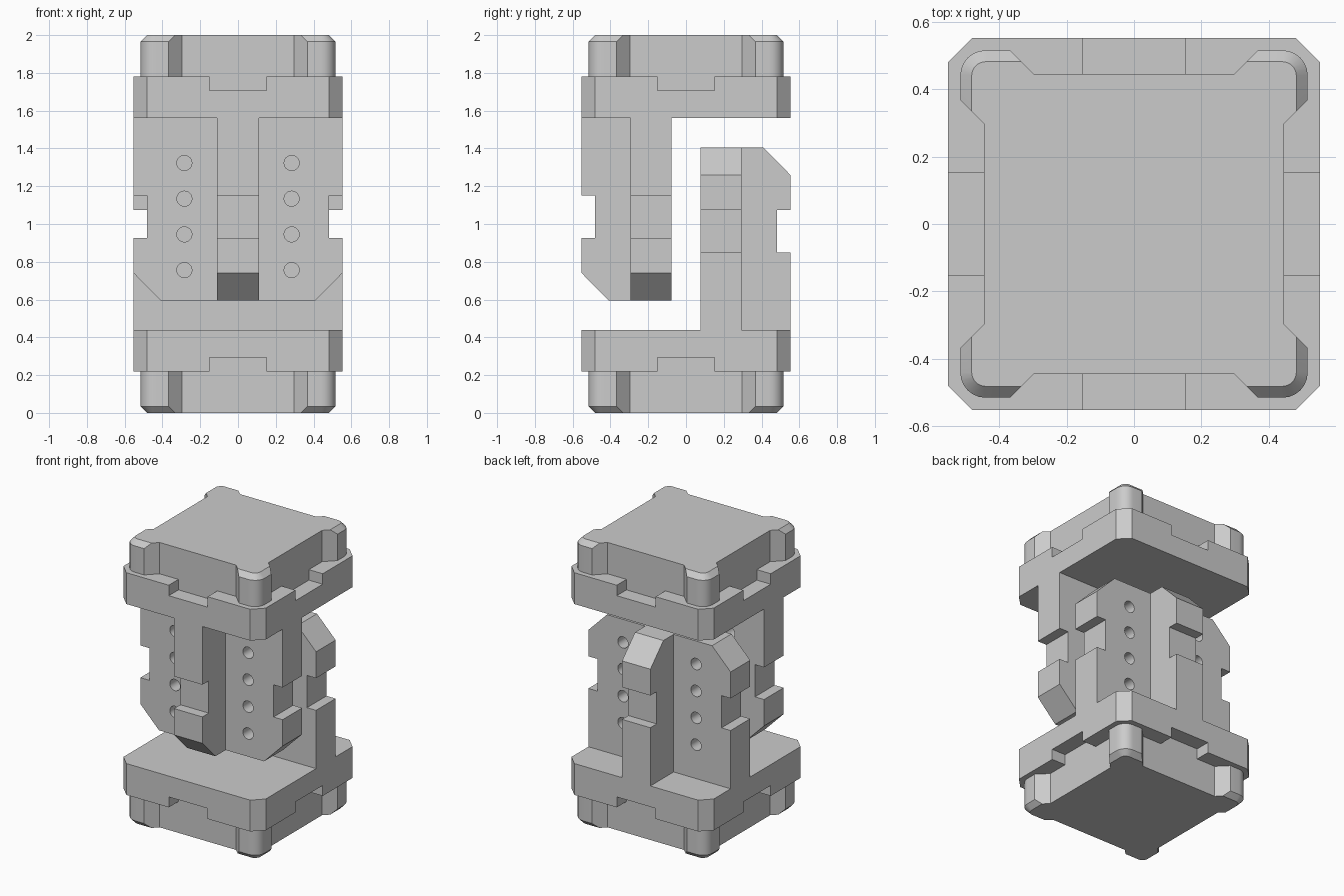
import bpy, bmesh, math
from mathutils import Matrix, Vector

cube = bpy.data.objects.get("Cube")
if cube:
    bpy.data.objects.remove(cube, do_unlink=True)

grey = bpy.data.materials.new("light_grey")
grey.use_nodes = True
grey.diffuse_color = (0.6, 0.6, 0.6, 1)
grey.node_tree.nodes["Principled BSDF"].inputs["Base Color"].default_value = (0.6, 0.6, 0.6, 1)

HALF = 0.5525        # half width of the plates
CORE = 0.445         # half width of the end caps between their corner posts
PLATE_LOW, PLATE_TOP = 0.22, 0.44
WALL_NEAR, WALL_FAR = 0.077, 0.294
WALL_TOP = 1.406


def make_object(name, bm):
    bmesh.ops.recalc_face_normals(bm, faces=bm.faces)
    mesh = bpy.data.meshes.new(name)
    bm.to_mesh(mesh)
    bm.free()
    mesh.materials.append(grey)
    obj = bpy.data.objects.new(name, mesh)
    bpy.context.collection.objects.link(obj)
    return obj


def loft(name, rings):
    """Closed solid through a stack of matching outlines."""
    bm = bmesh.new()
    loops = [[bm.verts.new(p) for p in ring] for ring in rings]
    n = len(loops[0])
    for a, b in zip(loops, loops[1:]):
        for i in range(n):
            j = (i + 1) % n
            bm.faces.new((a[i], a[j], b[j], b[i]))
    bm.faces.new(loops[0])
    bm.faces.new(loops[-1])
    return make_object(name, bm)


def activate(obj):
    bpy.ops.object.select_all(action='DESELECT')
    obj.select_set(True)
    bpy.context.view_layer.objects.active = obj


def cut(obj, cutter):
    mod = obj.modifiers.new("cut", 'BOOLEAN')
    mod.operation = 'DIFFERENCE'
    mod.solver = 'EXACT'
    mod.object = cutter
    activate(obj)
    bpy.ops.object.modifier_apply(modifier=mod.name)
    bpy.data.objects.remove(cutter, do_unlink=True)


def four_corners(quadrant):
    """Repeat one corner's outline around the z axis."""
    return [Matrix.Rotation(k * math.pi / 2, 2) @ Vector(p)
            for k in range(4) for p in quadrant]


# End cap: square core with rounded posts at its corners, outer edge bevelled
def cap_outline(d, z):
    slant, centre = 0.148, 0.441
    arc = [(centre + (d - centre) * math.cos(a), centre + (d - centre) * math.sin(a))
           for a in (i * math.pi / 12 for i in range(7))]
    quadrant = [(CORE, CORE - slant), (d, d - slant), *arc, (d - slant, d), (CORE - slant, CORE)]
    return [(p.x, p.y, z) for p in four_corners(quadrant)]


cap = loft("lower_end_cap", [cap_outline(0.482, 0), cap_outline(0.516, 0.035),
                             cap_outline(0.516, PLATE_LOW)])

# Plate: square with cut corners and a notch in the middle of each side
octagon = four_corners([(HALF, 0.481), (0.481, HALF)])
plate = loft("lower_plate", [[(p.x, p.y, z) for p in octagon] for z in (PLATE_LOW, PLATE_TOP)])
bm = bmesh.new()
for k in range(4):
    place = (Matrix.Rotation(k * math.pi / 2, 4, 'Z')
             @ Matrix.Translation((CORE + 0.1, 0, PLATE_LOW))
             @ Matrix.Diagonal((0.2, 0.302, 0.147, 1)))
    bmesh.ops.create_cube(bm, size=1, matrix=place)
cut(plate, make_object("notch_cutter", bm))

# Outer edge shared by wall and fin: notched side and slanted top
edge = [(HALF, PLATE_TOP), (HALF, 0.849), (0.482, 0.849), (0.482, 1.075),
        (HALF, 1.075), (HALF, 1.26), (0.408, WALL_TOP)]

# Wall with two columns of round through holes
wall_profile = edge + [(-x, z) for x, z in reversed(edge)]
wall = loft("lower_wall", [[(x, y, z) for x, z in wall_profile] for y in (WALL_NEAR, WALL_FAR)])
bm = bmesh.new()
for side in (-1, 1):
    for row in range(4):
        place = (Matrix.Translation((side * 0.284, 0.2, 0.677 + row * 0.189))
                 @ Matrix.Rotation(math.pi / 2, 4, 'X'))
        bmesh.ops.create_cone(bm, cap_ends=True, segments=24, radius1=0.04,
                              radius2=0.04, depth=0.5, matrix=place)
cut(wall, make_object("hole_cutter", bm))

# Fin standing out from the middle of the wall
fin_profile = [(WALL_FAR, PLATE_TOP)] + edge + [(WALL_FAR, WALL_TOP)]
fin = loft("lower_fin", [[(x, y, z) for y, z in fin_profile] for x in (-0.11, 0.11)])

# Upper half: the same parts turned over about the x axis
for part in (cap, plate, wall, fin):
    activate(part)
    bpy.ops.object.shade_smooth_by_angle(angle=math.radians(30))
    twin = part.copy()
    twin.name = part.name.replace("lower", "upper")
    twin.rotation_euler.x = math.pi
    twin.location.z = 2
    bpy.context.collection.objects.link(twin)
